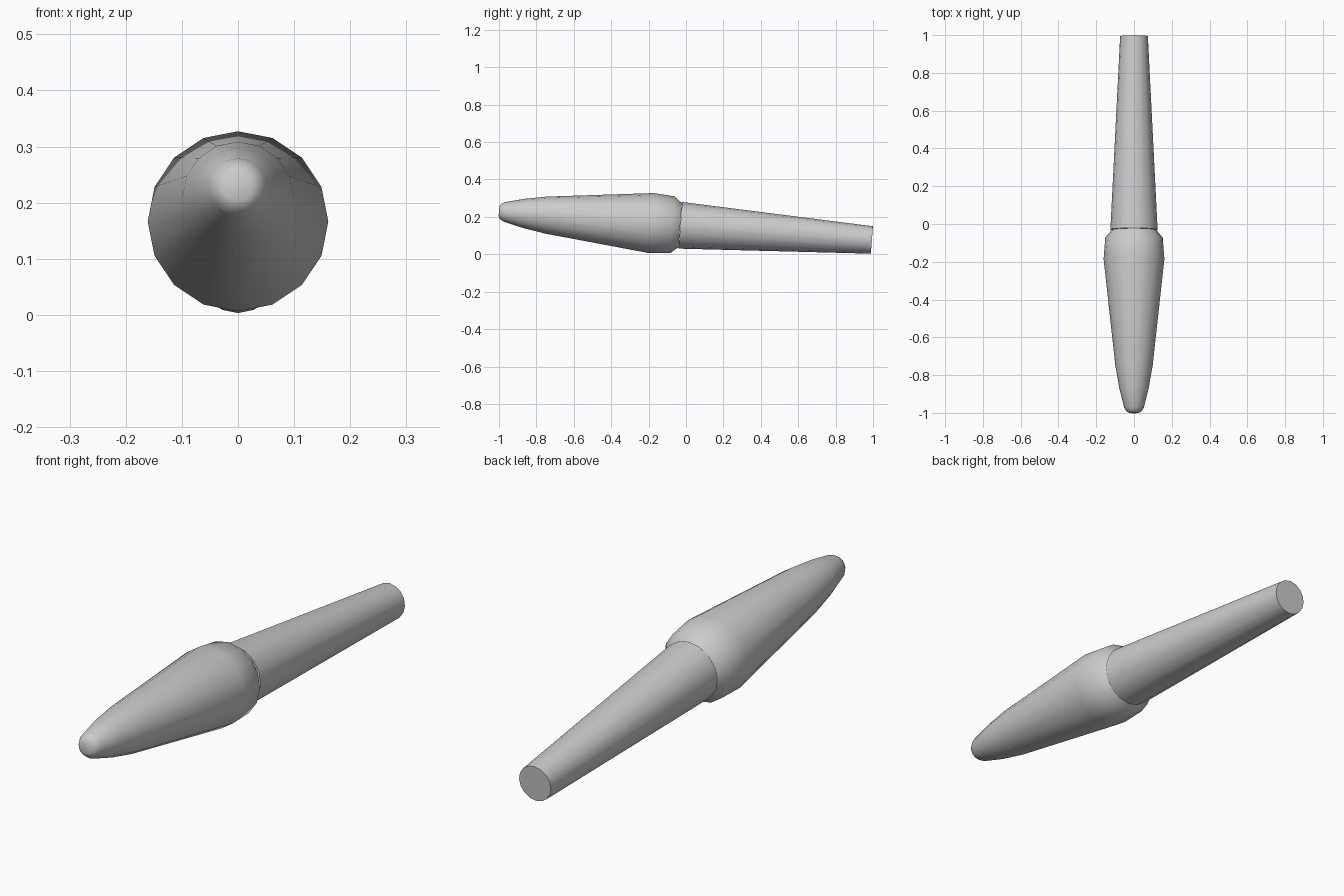
import bpy, bmesh, math
from mathutils import Matrix

if "Cube" in bpy.data.objects:
    bpy.data.objects.remove(bpy.data.objects["Cube"])

TILT = Matrix.Translation((0, -0.03, 0.155)) @ Matrix.Rotation(-math.atan(0.0765), 4, 'X')
SIDES = 16

def lathe(name, profile):
    """Closed round part along the tilted axis; profile = (position, radius)."""
    bm = bmesh.new()
    rings = []
    for s, r in profile:
        rings.append([bm.verts.new((r * math.sin(a), s, r * math.cos(a)))
                      for a in (2 * math.pi * i / SIDES for i in range(SIDES))])
    for a, b in zip(rings, rings[1:]):
        for i in range(SIDES):
            j = (i + 1) % SIDES
            bm.faces.new((a[i], a[j], b[j], b[i]))
    bm.faces.new(rings[0])
    bm.faces.new(rings[-1])
    bmesh.ops.recalc_face_normals(bm, faces=bm.faces)
    bm.transform(TILT)
    me = bpy.data.meshes.new(name)
    bm.to_mesh(me)
    bm.free()
    ob = bpy.data.objects.new(name, me)
    bpy.context.collection.objects.link(ob)
    bpy.ops.object.select_all(action='DESELECT')
    ob.select_set(True)
    bpy.context.view_layer.objects.active = ob
    bpy.ops.object.shade_smooth_by_angle(angle=math.radians(40))
    return ob

# Bulbous tapered head with rounded tip
lathe("head", [(-0.973, 0.026), (-0.965, 0.04), (-0.945, 0.052), (-0.84, 0.078),
               (-0.72, 0.099), (-0.155, 0.161), (-0.043, 0.152), (-0.001, 0.118)])

# Tapered handle
lathe("handle", [(0.0, 0.125), (1.027, 0.0735)])
